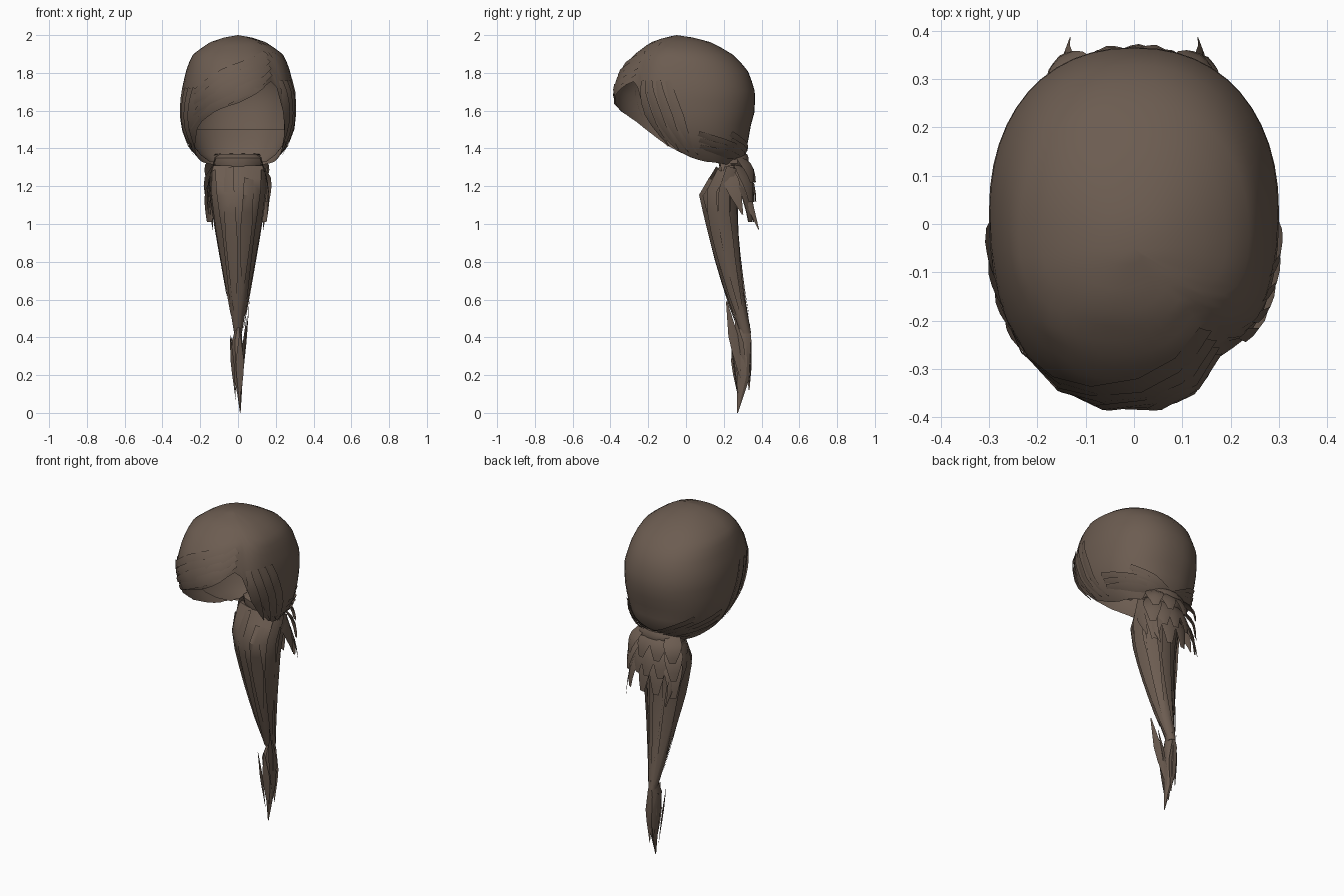
import bpy, math, random
from mathutils import Vector

if "Cube" in bpy.data.objects:
    bpy.data.objects.remove(bpy.data.objects["Cube"])

random.seed(4)
hair = bpy.data.materials.new("dark brown hair")
hair.diffuse_color = (0.15, 0.108, 0.082, 1)
hair.use_nodes = True
hair.node_tree.nodes["Principled BSDF"].inputs["Base Color"].default_value = hair.diffuse_color


def make(name, verts, faces, angle=40):
    me = bpy.data.meshes.new(name)
    me.from_pydata([tuple(v) for v in verts], [], faces)
    me.materials.append(hair)
    ob = bpy.data.objects.new(name, me)
    bpy.context.collection.objects.link(ob)
    bpy.ops.object.select_all(action='DESELECT')
    ob.select_set(True)
    bpy.context.view_layer.objects.active = ob
    bpy.ops.object.shade_smooth_by_angle(angle=math.radians(angle))
    return ob


def table(rows, t):
    """Linear lookup in rows sorted by their first value."""
    if t <= rows[0][0]:
        return rows[0][1:]
    for a, b in zip(rows, rows[1:]):
        if t <= b[0]:
            k = (t - a[0]) / (b[0] - a[0])
            return [p + (q - p) * k for p, q in zip(a[1:], b[1:])]
    return rows[-1][1:]


# Head shape: height, half width, front y, middle y, back y
HEAD = [(1.31, .165, .0, .13, .25), (1.35, .22, -.09, .08, .30), (1.40, .255, -.20, .045, .325),
        (1.50, .292, -.31, .03, .337), (1.60, .30, -.365, .02, .365), (1.70, .30, -.385, .02, .365),
        (1.80, .278, -.35, 0, .335), (1.85, .262, -.315, -.01, .295), (1.90, .237, -.27, -.03, .245),
        (1.96, .155, -.19, -.04, .14), (1.985, .085, -.12, -.045, .05), (2.0, 0, -.05, -.05, -.05)]
# Lower hem by direction: 0 right, 90 back, 180 left, 270 front
HEM = [(0, 1.33), (40, 1.315), (90, 1.315), (140, 1.315), (180, 1.33), (193, 1.345), (205, 1.39),
       (214, 1.43), (228, 1.53), (250, 1.60), (270, 1.64), (290, 1.70), (306, 1.76), (316, 1.72),
       (325, 1.53), (335, 1.40), (347, 1.345), (360, 1.33)]


def scalp(deg, z, off=0.0):
    w, f, m, b = table(HEAD, z)
    a = math.radians(deg)
    c, s = math.cos(a), math.sin(a)
    c = math.copysign(abs(c) ** .9, c)
    s = math.copysign(abs(s) ** .9, s)
    # hollow beside the parting at the right temple
    dent = 1 - .07 * math.exp(-((deg - 312) / 13) ** 2) * math.exp(-((z - 1.78) / .12) ** 2)
    x = (w + off) * c * dent
    y = m + ((b - m + off) if s > 0 else (m - f + off)) * s * dent
    return Vector((x, y, z))


# Hollow cap, open over the face
N, M = 48, 14
verts, faces = [Vector((0, -.05, 2.0))], []
for i in range(N):
    deg = 360 * i / N
    low = table(HEM, deg)[0]
    for j in range(1, M + 1):
        t = j / M
        verts.append(scalp(deg, 2.0 - (2.0 - low) * t ** 1.5))
for i in range(N):
    a, b = 1 + i * M, 1 + ((i + 1) % N) * M
    faces.append((0, a, b))
    for j in range(M - 1):
        faces.append((a + j, a + j + 1, b + j + 1, b + j))
make("hair_cap", verts, faces)

# Nape hair under the back of the cap, drawn in from a curved seam to the tie
verts, faces = [], []
for i in range(21):
    deg = -10 + 10 * i
    for j in range(5):
        t = j / 4
        p = scalp(deg, 1.50 - .14 * t, -.012)
        verts.append(p.lerp(Vector((p.x * .5, .23, 1.31)), t * t * .6))
for i in range(20):
    for j in range(4):
        a = i * 5 + j
        faces.append((a, a + 1, a + 6, a + 5))
make("nape_hair", verts, faces)


def lock(verts, faces, path, width, outward, arch=.25, tip=.08, root=.5):
    """Tapered, slightly arched strip along a path."""
    base, n = len(verts), len(path)
    for k, p in enumerate(path):
        t = k / (n - 1)
        d = path[min(k + 1, n - 1)] - path[max(k - 1, 0)]
        side = d.cross(outward[k]).normalized()
        w = width * (root + (1 - root) * t / .45 if t < .45 else 1 + (tip - 1) * (t - .45) / .55)
        verts += [p - side * w, p + outward[k].normalized() * w * arch, p + side * w]
    for k in range(n - 1):
        r = base + 3 * k
        faces += [(r, r + 1, r + 4, r + 3), (r + 1, r + 2, r + 5, r + 4)]


def scalp_locks(name, strokes):
    v, f = [], []
    for (a0, z0, a1, z1, bow, w) in strokes:
        path, out = [], []
        for k in range(7):
            t = k / 6
            p = scalp(a0 + (a1 - a0) * t, z0 + (z1 - z0) * t - bow * math.sin(math.pi * t), .004)
            path.append(p)
            out.append(p - Vector((0, .02, 1.66)))
        lock(v, f, path, w, out, .12)
    make(name, v, f)


# Fringe swept from the right parting to the left temple
scalp_locks("swept_fringe", [(308, 1.80 + .035 * i, 214 - 3 * i, 1.50 + .05 * i, -.015, .035)
                             for i in range(4)])
# Locks hanging in front of the ears
scalp_locks("left_side_locks", [(222 - 9 * i, 1.72, 210 - 10 * i, 1.41 - .015 * i, 0, .03) for i in range(4)])
scalp_locks("right_side_locks", [(322 + 8 * i, 1.76, 332 + 9 * i, 1.41 - .015 * i, 0, .03) for i in range(4)])
# Hair drawn back over each side toward the tie
scalp_locks("gathered_locks", [(s0, 1.48 - .035 * i, s1, 1.37 - .012 * i, .015, .028)
                               for i in range(3) for s0, s1 in ((5, 80), (175, 100), (40, 92), (140, 88))])


def loft(name, rows, sides, angle=30):
    """Rows: height, centre x, half width, front y, back y."""
    v, f = [], []
    for z, cx, w, yf, yb in rows:
        for i in range(sides):
            a = 2 * math.pi * (i + .5) / sides
            v.append((cx + w * math.cos(a), (yf + yb) / 2 + (yb - yf) / 2 * math.sin(a), z))
    for r in range(len(rows) - 1):
        for i in range(sides):
            a, b = r * sides + i, r * sides + (i + 1) % sides
            f.append((a, b, b + sides, a + sides))
    f += [tuple(range(sides)), tuple(range((len(rows) - 1) * sides, len(rows) * sides))]
    make(name, v, f, angle)


# Long tapered tail, its tie and the tuft at its end
TAIL = [(1.31, 0, .15, .175, .29), (1.24, 0, .152, .13, .285), (1.15, 0, .145, .075, .27),
        (1.0, 0, .12, .115, .265), (.8, 0, .087, .163, .285), (.6, 0, .054, .22, .315),
        (.42, 0, .022, .285, .348)]
loft("ponytail", TAIL, 8, 60)
loft("hair_tie", [(1.37, 0, .10, .20, .325), (1.35, 0, .13, .17, .335), (1.32, 0, .13, .17, .335),
                  (1.28, 0, .10, .18, .32)], 12)
loft("tail_tuft", [(.47, .005, .012, .28, .34), (.38, -.005, .030, .25, .35), (.28, 0, .034, .26, .35),
                   (.2, .002, .026, .267, .345), (.1, .008, .013, .268, .31), (0, .012, .002, .27, .275)], 8)

# Long flat strands lying along the tail
v, f = [], []
rows = TAIL[::-1]
for i in range(9):
    a = 2 * math.pi * i / 9 + .2
    top, low = (1.30, 1.24, 1.28)[i % 3], (.45, .62, .52)[i % 3]
    path, out = [], []
    for k in range(8):
        z = top + (low - top) * k / 7
        cx, w, yf, yb = table(rows, z)
        o = Vector((math.cos(a), math.sin(a), 0))
        path.append(Vector((w * o.x, (yf + yb) / 2 + (yb - yf) / 2 * o.y, z)) + o * .003)
        out.append(o)
    lock(v, f, path, .034, out, .15, .15, .8)
make("tail_strands", v, f)

# Layered leaf-shaped locks fanning out below the tie
v, f = [], []
for row, n in enumerate((4, 5, 4)):
    for i in range(n):
        u = 2 * i / (n - 1) - 1 + random.uniform(-.08, .08)
        back = 1 - .3 * abs(u)
        z0, ln = 1.37 - .045 * row, .15 + .06 * row
        start = Vector((.09 * u, .22 + .06 * back, z0))
        end = Vector((.145 * u, .28 + (.095 - .005 * row) * back, z0 - ln))
        out = Vector((.7 * u, 1, .35))
        path = [start.lerp(end, k / 5) + out * .02 * math.sin(math.pi * k / 5) for k in range(6)]
        lock(v, f, path, .055, [out] * 6, .25, .3, .6)
# Longest pointed locks at both sides
for s in (-1, 1):
    path = [Vector((s * (.10 + .04 * math.sin(2.2 * k / 5)), .26 + .025 * k, 1.32 - .07 * k)) for k in range(6)]
    lock(v, f, path, .03, [Vector((s, .6, .2))] * 6)
    path = [Vector((s * (.12 + .04 * math.sin(2 * k / 5)), .2 + .02 * k, 1.34 - .058 * k)) for k in range(6)]
    lock(v, f, path, .045, [Vector((s, .1, .1))] * 6, .2)
make("tie_locks", v, f)

# Loose wisps along the end of the tail: start, end, facing, half width
v, f = [], []
for a, b, out, w in (((.06, .215, .59), (.02, .30, .14), (1, .1, 0), .028),
                     ((.045, .26, .50), (.02, .32, .18), (1, -.5, 0), .025),
                     ((-.042, .25, .41), (-.012, .28, .07), (-1, -.4, 0), .028),
                     ((-.035, .32, .40), (-.012, .335, .12), (-1, .4, 0), .025),
                     ((.01, .235, .42), (.01, .28, .05), (.2, -1, 0), .025),
                     ((.01, .345, .42), (.012, .33, .09), (0, 1, 0), .025)):
    a, b = Vector(a), Vector(b)
    lock(v, f, [a.lerp(b, k / 5) for k in range(6)], w, [Vector(out)] * 6, .15, .05, .12)
make("tail_wisps", v, f)
